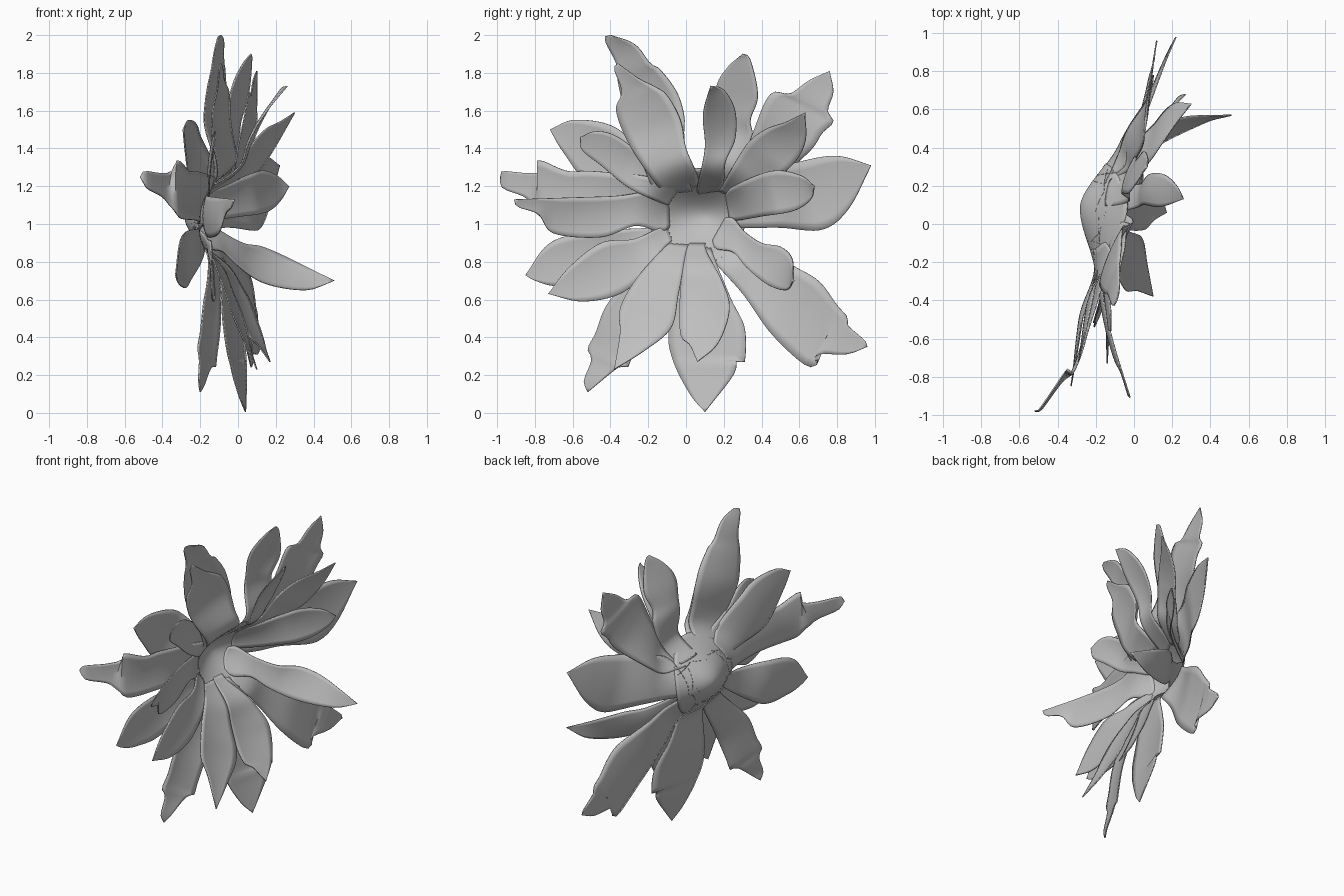
import bpy, bmesh, math
from mathutils import Vector

grey = bpy.data.materials.new("petal_grey")
grey.diffuse_color = (0.52, 0.52, 0.52, 1)
CY, CZ = 0.08, 1.04          # flower centre in the y/z plane
ROWS, COLS = 32, 8


def smooth(t):
    t = max(0.0, min(1.0, t))
    return t * t * (3 - 2 * t)


def bowl_depth(y, z):
    """x of the cupped centre: deep in the middle, uneven rim."""
    dy, dz = y - CY, z - CZ
    r, a = math.hypot(dy, dz), math.atan2(dz, dy)
    rim = -0.085 + 0.05 * math.cos(a) + 0.04 * math.sin(a) - 0.065 * math.cos(2 * a)
    return -0.28 + (rim + 0.28) * smooth(r / 0.35)


def curve(points, count):
    """Resample points evenly along a smooth curve."""
    p = [Vector(q) for q in points]
    p = [2 * p[0] - p[1]] + p + [2 * p[-1] - p[-2]]
    dense = []
    for i in range(1, len(p) - 2):
        a, b, c, d = p[i - 1:i + 3]
        for k in range(12):
            t = k / 12
            dense.append(0.5 * (2 * b + (c - a) * t + (2 * a - 5 * b + 4 * c - d) * t * t
                                + (3 * b - a - 3 * c + d) * t ** 3))
    dense.append(p[-2])
    dist = [0.0]
    for a, b in zip(dense, dense[1:]):
        dist.append(dist[-1] + (b - a).length)
    out, j = [], 0
    for i in range(count + 1):
        s = dist[-1] * i / count
        while j < len(dist) - 2 and dist[j + 1] < s:
            j += 1
        f = (s - dist[j]) / max(dist[j + 1] - dist[j], 1e-9)
        out.append(dense[j].lerp(dense[j + 1], min(f, 1)))
    return out


def finish(name, bm):
    bmesh.ops.remove_doubles(bm, verts=bm.verts, dist=0.0005)
    bmesh.ops.recalc_face_normals(bm, faces=bm.faces)
    me = bpy.data.meshes.new(name)
    bm.to_mesh(me)
    bm.free()
    me.materials.append(grey)
    ob = bpy.data.objects.new(name, me)
    bpy.context.collection.objects.link(ob)
    mod = ob.modifiers.new("thickness", "SOLIDIFY")
    mod.thickness, mod.offset = 0.007, 0
    bpy.ops.object.select_all(action='DESELECT')
    ob.select_set(True)
    bpy.context.view_layer.objects.active = ob
    bpy.ops.object.shade_smooth_by_angle(angle=math.radians(50))


def petal(name, tip, depth, edge_a, edge_b, tilt=0.35, cup=0.015, lift=0.0):
    """Loft a sheet between two edges that run from the bowl to the tip."""
    edges = []
    for e in (edge_a, edge_b):
        root = Vector(e[0]).lerp(Vector((CY, CZ)), 0.25)
        edges.append(curve([root] + e + [tip], ROWS))
    line = curve([(i * 100, d) for i, d in enumerate(depth)], ROWS)
    bm = bmesh.new()
    rows = []
    for i, (a, b) in enumerate(zip(*edges)):
        t = i / ROWS
        w = smooth(t / 0.5)
        row = []
        for k in range(COLS + 1):
            u = k / COLS
            q = a.lerp(b, u)
            bent = line[i].y + tilt * (q.x - (a.x + b.x) / 2)
            x = (1 - w) * bowl_depth(q.x, q.y) + w * bent
            x += lift * (1 - w) * smooth(t / 0.25)
            x += cup * ((2 * u - 1) ** 2 - 0.4) * math.sin(math.pi * t) ** 2
            row.append(bm.verts.new((x, q.x, q.y)))
        rows.append(row)
    for r, s in zip(rows, rows[1:]):
        for k in range(COLS):
            bm.faces.new((r[k], r[k + 1], s[k + 1], s[k]))
    finish(name, bm)


# cupped centre
bm = bmesh.new()
rings = []
for i in range(13):
    r = 0.255 * i / 12
    ring = []
    for k in range(48):
        a = math.tau * k / 48
        y, z = CY - 0.02 * i / 12 + r * math.cos(a), CZ + r * math.sin(a)
        ring.append(bm.verts.new((bowl_depth(y, z), y, z)))
    rings.append(ring)
for r, s in zip(rings, rings[1:]):
    for k in range(48):
        n = (k + 1) % 48
        bm.faces.new((r[k], r[n], s[n], s[k]))
finish("cupped_centre", bm)

# back layer of petals
petal("back_petal_top_left", (-0.40, 2.0), (-0.1, -0.13, -0.09),
      [(-0.18, 1.2), (-0.31, 1.55), (-0.36, 1.75), (-0.37, 1.85), (-0.42, 1.95), (-0.43, 1.99)],
      [(0.02, 1.22), (-0.01, 1.45), (-0.01, 1.57), (-0.05, 1.7), (-0.14, 1.82), (-0.19, 1.85), (-0.27, 1.95)], tilt=0.42)
petal("back_petal_top", (0.3, 1.9), (-0.08, -0.03, 0.07),
      [(0.1, 1.25), (0.16, 1.5), (0.16, 1.72), (0.22, 1.83)],
      [(0.28, 1.22), (0.35, 1.45), (0.34, 1.55), (0.38, 1.68), (0.34, 1.87)], tilt=0.4)
petal("back_petal_upper_right", (0.76, 1.81), (-0.07, 0.05, 0.1),
      [(0.25, 1.2), (0.36, 1.5), (0.42, 1.65), (0.47, 1.7), (0.55, 1.69), (0.65, 1.76)],
      [(0.42, 1.18), (0.65, 1.38), (0.72, 1.48), (0.78, 1.54), (0.75, 1.6), (0.78, 1.7)], tilt=0.15)
petal("back_petal_right", (0.98, 1.31), (-0.1, 0.08, 0.22),
      [(0.33, 1.25), (0.6, 1.33), (0.8, 1.36)],
      [(0.3, 0.98), (0.5, 0.98), (0.72, 0.97), (0.86, 1.08)], tilt=0.3)
petal("back_petal_lower_right", (0.96, 0.35), (-0.1, 0.04, 0.12),
      [(0.27, 0.97), (0.55, 0.79), (0.7, 0.7), (0.8, 0.57), (0.86, 0.5), (0.85, 0.47), (0.95, 0.38)],
      [(0.15, 0.8), (0.3, 0.63), (0.45, 0.42), (0.62, 0.26), (0.69, 0.25), (0.69, 0.31), (0.85, 0.31)], tilt=0.15)
petal("back_petal_bottom", (0.1, 0.005), (-0.1, -0.03, 0.04),
      [(-0.02, 0.82), (-0.09, 0.45), (-0.07, 0.28), (0.02, 0.1)],
      [(0.15, 0.82), (0.24, 0.6), (0.31, 0.45), (0.31, 0.27), (0.27, 0.28), (0.25, 0.2)], tilt=0.25)
petal("back_petal_lower_left", (-0.52, 0.11), (-0.12, -0.15, -0.2),
      [(-0.16, 0.83), (-0.4, 0.6), (-0.48, 0.42), (-0.52, 0.34), (-0.5, 0.28), (-0.54, 0.17)],
      [(-0.03, 0.78), (-0.2, 0.5), (-0.28, 0.32), (-0.31, 0.24), (-0.36, 0.24)], tilt=0.45)
petal("back_petal_left_low", (-0.85, 0.73), (-0.2, -0.28, -0.33),
      [(-0.2, 0.98), (-0.5, 0.96), (-0.72, 0.9)],
      [(-0.17, 0.87), (-0.45, 0.68), (-0.68, 0.67), (-0.8, 0.7)], tilt=0.2)
petal("back_petal_left", (-0.98, 1.25), (-0.2, -0.23, -0.32, -0.52),
      [(-0.2, 1.25), (-0.5, 1.28), (-0.63, 1.28), (-0.78, 1.34), (-0.76, 1.28), (-0.85, 1.27), (-0.97, 1.28)],
      [(-0.2, 1.0), (-0.5, 1.02), (-0.75, 1.03), (-0.8, 1.08), (-0.85, 1.14), (-0.97, 1.19)], tilt=0.3)
petal("back_petal_upper_left", (-0.72, 1.5), (-0.19, -0.24, -0.29),
      [(-0.15, 1.25), (-0.3, 1.45), (-0.42, 1.53), (-0.6, 1.55)],
      [(-0.22, 1.1), (-0.5, 1.2), (-0.65, 1.38)], tilt=0.3)

# front layer of petals
F = 0.015
petal("front_petal_top_left", (-0.36, 1.85), (-0.08, -0.1, -0.09),
      [(-0.15, 1.2), (-0.3, 1.42), (-0.37, 1.6), (-0.34, 1.7), (-0.38, 1.82)],
      [(0.06, 1.26), (0.0, 1.4), (-0.03, 1.55), (-0.1, 1.68), (-0.17, 1.73), (-0.25, 1.77)], lift=F)
petal("front_petal_top", (0.13, 1.73), (0.0, 0.07, 0.26),
      [(0.06, 1.2), (0.1, 1.4), (0.09, 1.58)],
      [(0.2, 1.22), (0.21, 1.33), (0.26, 1.45), (0.26, 1.6), (0.2, 1.71)], tilt=0.2, lift=F)
petal("front_petal_upper_right", (0.63, 1.59), (-0.02, 0.1, 0.3),
      [(0.2, 1.22), (0.32, 1.42), (0.42, 1.5), (0.53, 1.54)],
      [(0.35, 1.15), (0.55, 1.3), (0.63, 1.43)], tilt=0.15, lift=F)
petal("front_petal_right", (0.68, 1.2), (-0.06, 0.1, 0.27),
      [(0.25, 1.2), (0.45, 1.28), (0.6, 1.26)],
      [(0.28, 1.02), (0.4, 1.04), (0.57, 1.07), (0.66, 1.13)], tilt=0.3, lift=F)
petal("front_petal_curled", (0.57, 0.7), (-0.12, -0.03, 0.14, 0.51),
      [(0.25, 1.03), (0.31, 0.96), (0.4, 0.9), (0.5, 0.88), (0.56, 0.82)],
      [(0.16, 0.87), (0.25, 0.85), (0.32, 0.77), (0.43, 0.68), (0.53, 0.65)], tilt=0.2, lift=F)
petal("front_petal_bottom", (0.06, 0.27), (-0.08, 0.02, 0.17),
      [(-0.0, 0.85), (-0.03, 0.65), (-0.03, 0.42), (0.02, 0.36)],
      [(0.11, 0.85), (0.19, 0.7), (0.23, 0.55), (0.17, 0.37)], lift=F)
petal("front_petal_lower_left", (-0.38, 0.23), (-0.1, -0.02, 0.1),
      [(-0.14, 0.85), (-0.27, 0.7), (-0.35, 0.55), (-0.35, 0.42)],
      [(0.0, 0.84), (-0.04, 0.63), (-0.08, 0.45), (-0.22, 0.33)], lift=F)
petal("front_petal_left_low", (-0.73, 0.63), (-0.15, -0.14, -0.14),
      [(-0.16, 0.97), (-0.28, 0.92), (-0.45, 0.9), (-0.62, 0.77)],
      [(-0.12, 0.87), (-0.2, 0.75), (-0.35, 0.63), (-0.55, 0.59)], tilt=0.15, lift=F)
petal("front_petal_left", (-0.91, 1.13), (-0.2, -0.15, -0.02),
      [(-0.15, 1.18), (-0.35, 1.15), (-0.6, 1.14)],
      [(-0.14, 0.96), (-0.27, 0.99), (-0.45, 0.93), (-0.7, 0.95), (-0.78, 1.05), (-0.89, 1.09)], tilt=0, lift=F)
petal("front_petal_upper_left", (-0.56, 1.46), (-0.15, -0.15, -0.12),
      [(-0.08, 1.23), (-0.25, 1.38), (-0.38, 1.47), (-0.48, 1.49)],
      [(-0.15, 1.12), (-0.3, 1.19), (-0.45, 1.31), (-0.55, 1.39)], tilt=0.2, lift=F)
